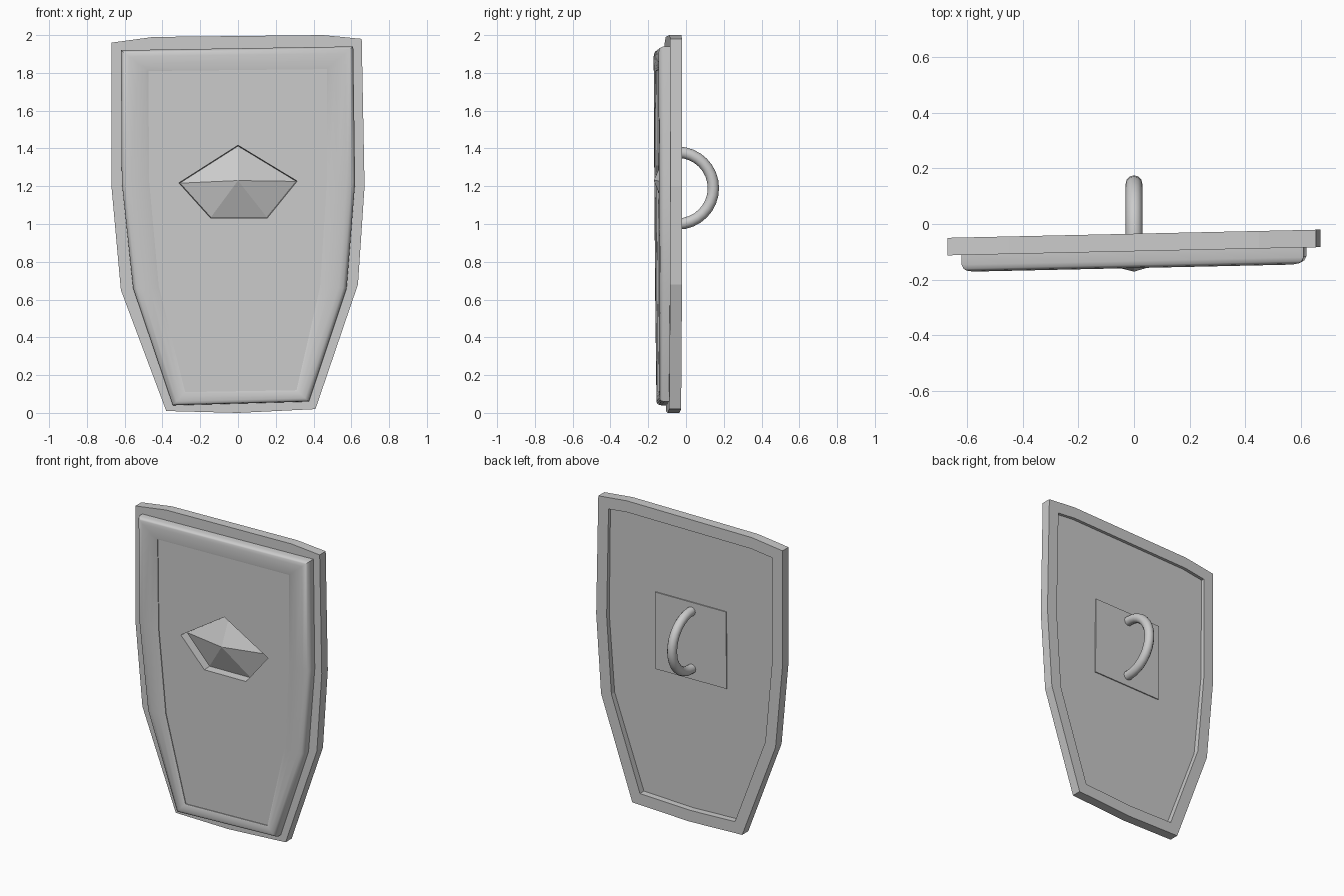
import bpy, bmesh, math
from mathutils import Vector

if "Cube" in bpy.data.objects:
    bpy.data.objects.remove(bpy.data.objects["Cube"])

# Outlines as (x, z), seen from the front
RIM = [(-.67, 1.96), (-.45, 1.99), (0, 1.995), (.45, 2), (.655, 1.98), (.67, 1.2),
       (.635, .68), (.41, .02), (0, 0), (-.38, .01), (-.62, .65), (-.67, 1.2)]
FRAME_OUT = [(-.62, 1.92), (.61, 1.94), (.62, 1.22), (.575, .66),
             (.375, .06), (-.345, .04), (-.555, .66), (-.615, 1.22)]
FRAME_IN = [(-.475, 1.81), (.47, 1.82), (.47, 1.22), (.435, .67),
            (.31, .12), (-.28, .11), (-.42, .67), (-.47, 1.22)]
BOSS = [(0, 1.43), (.33, 1.23), (.16, 1.02), (-.15, 1.02), (-.33, 1.22)]
TURN = .022  # the whole shield is turned slightly about z


def mix(a, b, t):
    return [tuple(Vector(p).lerp(Vector(q), t)) for p, q in zip(a, b)]


def inset(pts, d):
    """Mitred inset of a clockwise outline."""
    out = []
    for i, p in enumerate(pts):
        p = Vector(p)
        e1 = (p - Vector(pts[i - 1])).normalized()
        e2 = (Vector(pts[(i + 1) % len(pts)]) - p).normalized()
        n1, n2 = Vector((e1.y, -e1.x)), Vector((e2.y, -e2.x))
        out.append(tuple(p + (n1 + n2) * d / (1 + n1.dot(n2))))
    return out


def loft(name, rings, wrap=False, smooth=None):
    """Skin rings of (outline, y, lean); cap the ends unless wrapped."""
    bm = bmesh.new()
    loops = [[bm.verts.new((x, y + TURN * x + lean * (z - 1), z)) for x, z in pts]
             for pts, y, lean in rings]
    n = len(loops[0])
    pairs = list(zip(loops, loops[1:]))
    if wrap:
        pairs.append((loops[-1], loops[0]))
    else:
        bm.faces.new(loops[0])
        bm.faces.new(loops[-1])
    for a, b in pairs:
        for i in range(n):
            j = (i + 1) % n
            bm.faces.new((a[i], a[j], b[j], b[i]))
    bmesh.ops.recalc_face_normals(bm, faces=bm.faces)
    me = bpy.data.meshes.new(name)
    bm.to_mesh(me)
    bm.free()
    ob = bpy.data.objects.new(name, me)
    bpy.context.collection.objects.link(ob)
    if smooth:
        bpy.ops.object.select_all(action='DESELECT')
        ob.select_set(True)
        bpy.context.view_layer.objects.active = ob
        bpy.ops.object.shade_smooth_by_angle(angle=math.radians(smooth))
    return ob


# Outer rim, open in the middle
hole = inset(RIM, .075)
loft("outer_rim", [(RIM, -.098, 0), (RIM, -.035, 0), (hole, -.035, 0), (hole, -.098, 0)], wrap=True)

# Main panel, its back leaning inside the rim
body = mix(FRAME_OUT, FRAME_IN, .06)
panel = loft("panel", [(body, -.141, -.005), (body, -.066, .012)])

# Raised front frame with a rounded profile
profile = [(0, -.08), (0, -.128), (.05, -.143), (.13, -.150), (.3, -.154),
           (.65, -.153), (.9, -.149), (1, -.146), (1, -.12)]
loft("front_frame", [(mix(FRAME_OUT, FRAME_IN, t), y, -.005) for t, y in profile],
     wrap=True, smooth=40)

# Five-sided pit in the panel
cutter = loft("boss_cutter", [(BOSS, -.3, 0), (inset(BOSS, .015), -.088, 0)])
cutter.hide_render = True
cutter.hide_viewport = True
cut = panel.modifiers.new("pit", 'BOOLEAN')
cut.operation = 'DIFFERENCE'
cut.solver = 'EXACT'
cut.object = cutter

# Pyramid rising out of the pit
base = inset(BOSS, .017)
tip = mix(base, [(0, 1.23)] * 5, .985)
loft("boss_pyramid", [(base, -.08, 0), (base, -.09, 0), (tip, -.17, 0)])

# Thin handle plate on the back
plate = [(-.25, 1.44), (.26, 1.44), (.26, .93), (-.25, .93)]
loft("handle_plate", [(plate, -.075, .012), (plate, -.059, .012)])

# Half-ring handle
path = [(-.08, 1.38)]
for k in range(17):
    a = math.pi / 2 - math.pi * k / 16
    path.append((-.045 + .19 * math.cos(a), 1.19 + .19 * math.sin(a)))
path.append((-.08, 1.0))
cu = bpy.data.curves.new("handle", 'CURVE')
cu.dimensions = '3D'
cu.bevel_depth = .03
cu.bevel_resolution = 4
cu.use_fill_caps = True
sp = cu.splines.new('POLY')
sp.points.add(len(path) - 1)
for pt, (y, z) in zip(sp.points, path):
    pt.co = (0, y, z, 1)
handle = bpy.data.objects.new("handle", cu)
bpy.context.collection.objects.link(handle)
bpy.ops.object.select_all(action='DESELECT')
handle.select_set(True)
bpy.context.view_layer.objects.active = handle
bpy.ops.object.convert(target='MESH')
bpy.ops.object.shade_smooth_by_angle(angle=math.radians(40))
